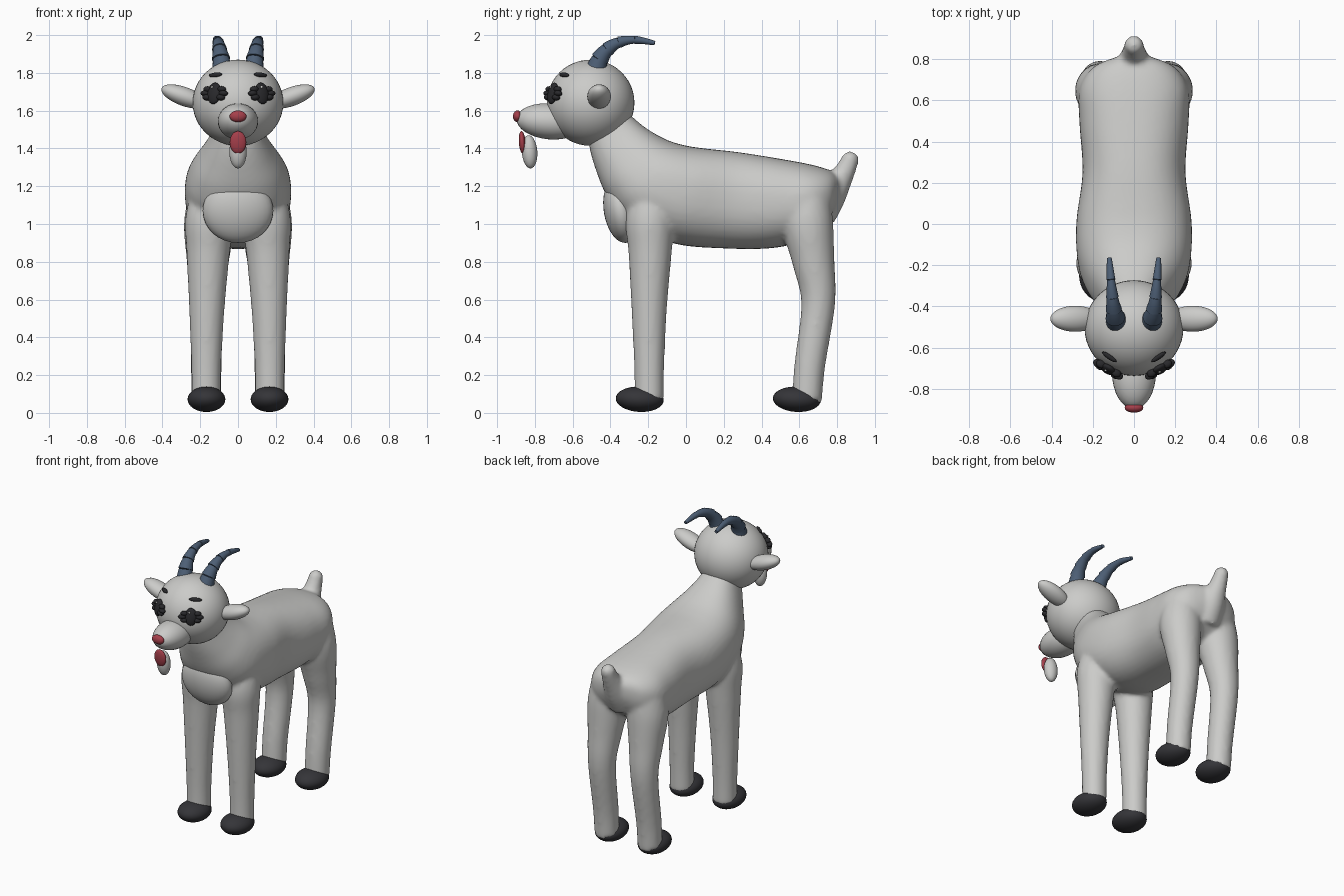
import bpy, bmesh, math
from mathutils import Vector, Matrix, Euler

if "Cube" in bpy.data.objects:
    bpy.data.objects.remove(bpy.data.objects["Cube"])


def material(name, rgb):
    m = bpy.data.materials.new(name)
    m.diffuse_color = (*rgb, 1)
    m.use_nodes = True
    m.node_tree.nodes["Principled BSDF"].inputs["Base Color"].default_value = m.diffuse_color
    return m


WHITE = material("wool white", (0.60, 0.60, 0.585))
DARK = material("hoof charcoal", (0.035, 0.035, 0.04))
BLACK = material("eye black", (0.022, 0.022, 0.025))
HORN = material("horn slate blue", (0.075, 0.115, 0.18))
RED = material("nose red", (0.38, 0.05, 0.07))


def finish(bm, name, mat):
    bmesh.ops.recalc_face_normals(bm, faces=bm.faces)
    for f in bm.faces:
        f.smooth = True
    me = bpy.data.meshes.new(name)
    bm.to_mesh(me)
    bm.free()
    me.materials.append(mat)
    ob = bpy.data.objects.new(name, me)
    bpy.context.collection.objects.link(ob)
    return ob


def ellipsoid(name, mat, loc, radii, rot=(0, 0, 0), seg=32):
    bm = bmesh.new()
    R = rot if isinstance(rot, Matrix) else Euler([math.radians(a) for a in rot]).to_matrix().to_4x4()
    M = Matrix.Translation(loc) @ R @ Matrix.Diagonal((*radii, 1))
    bmesh.ops.create_uvsphere(bm, u_segments=seg, v_segments=seg // 2, radius=1, matrix=M)
    return finish(bm, name, mat)


def spline(rows, n=5):
    """Smooth interpolation through rows of numbers."""
    out = []
    for i in range(len(rows) - 1):
        p0, p1 = rows[max(i - 1, 0)], rows[i]
        p2, p3 = rows[i + 1], rows[min(i + 2, len(rows) - 1)]
        for k in range(n):
            t = k / n
            out.append([0.5 * (2 * b + (c - a) * t + (2 * a - 5 * b + 4 * c - d) * t * t
                               + (3 * b - a - 3 * c + d) * t ** 3)
                        for a, b, c, d in zip(p0, p1, p2, p3)])
    return out + [list(rows[-1])]


def loft(bm, rings):
    loops = [[bm.verts.new(p) for p in r] for r in rings]
    n = len(loops[0])
    for a, b in zip(loops, loops[1:]):
        for i in range(n):
            bm.faces.new((a[i], a[(i + 1) % n], b[(i + 1) % n], b[i]))
    bm.faces.new(loops[0])
    bm.faces.new(loops[-1])


def tube(bm, rows, seg=20):
    """Round tube through rows of x, y, z, radius."""
    rings = []
    for i, r in enumerate(rows):
        d = (Vector(rows[min(i + 1, len(rows) - 1)][:3]) - Vector(rows[max(i - 1, 0)][:3])).normalized()
        u = Vector((1, 0, 0))
        u = (u - d * u.dot(d)).normalized()
        v = d.cross(u)
        rings.append([Vector(r[:3]) + r[3] * (u * math.cos(a) + v * math.sin(a))
                      for a in (2 * math.pi * k / seg for k in range(seg))])
    loft(bm, rings)


# Body with neck: each row is top y, z, bottom y, z, half width
body_rows = [(-.34, 1.62, -.52, 1.50, .11), (-.27, 1.555, -.51, 1.40, .135),
             (-.20, 1.50, -.475, 1.28, .18), (-.10, 1.445, -.42, 1.15, .24),
             (.0, 1.415, -.32, 1.02, .275), (.10, 1.40, -.08, .90, .28),
             (.28, 1.38, .22, .87, .25), (.50, 1.345, .48, .875, .265),
             (.66, 1.315, .65, .93, .265), (.76, 1.285, .76, 1.02, .20),
             (.81, 1.25, .81, 1.12, .09)]
body = bmesh.new()
rings = []
for ty, tz, by, bz, w in spline(body_rows):
    ring = []
    for k in range(40):
        a = 2 * math.pi * k / 40
        c, s = math.cos(a), math.sin(a)
        c = math.copysign(abs(c) ** 0.85, c)
        s = math.copysign(abs(s) ** 0.85, s)
        ring.append((w * c, (ty + by) / 2 + s * (ty - by) / 2, (tz + bz) / 2 + s * (tz - bz) / 2))
    rings.append(ring)
loft(body, rings)

# Legs
front_leg = [(.168, -.195, .06, .078), (.168, -.195, .25, .080), (.165, -.195, .55, .094),
             (.158, -.19, .85, .115), (.150, -.19, 1.02, .130), (.13, -.17, 1.18, .11)]
back_leg = [(.168, .64, .06, .080), (.168, .655, .25, .082), (.165, .70, .58, .090),
            (.16, .675, .80, .112), (.152, .645, 1.0, .135), (.135, .64, 1.17, .12)]
for s in (-1, 1):
    for leg in (front_leg, back_leg):
        tube(body, spline([(s * x, y, z, r) for x, y, z, r in leg]), 24)

# Tail with a rounded tip
tube(body, spline([(0, .70, 1.06, .10), (0, .765, 1.16, .088), (0, .83, 1.26, .060), (0, .868, 1.335, .047)]))
bmesh.ops.create_uvsphere(body, u_segments=20, v_segments=12, radius=.048,
                          matrix=Matrix.Translation((0, .868, 1.338)))

# Fuse body, legs and tail into one soft skin
body_ob = finish(body, "body", WHITE)
mod = body_ob.modifiers.new("fuse", 'REMESH')
mod.mode = 'VOXEL'
mod.voxel_size = 0.014
mod.use_smooth_shade = True
mod = body_ob.modifiers.new("soften", 'SMOOTH')
mod.factor = 0.5
mod.iterations = 8

# Hooves
for s, side in ((-1, "left"), (1, "right")):
    for y, end in ((-.245, "front"), (.587, "back")):
        ellipsoid(f"{end}_hoof_{side}", DARK, (s * .167, y, .072), (.10, .127, .067), (-3, 0, 0))

# Head, muzzle, nose, tongue, beard, chest
HC, HR = Vector((0, -.505, 1.642)), Vector((.24, .232, .228))
ellipsoid("head", WHITE, HC, HR, seg=48)
ellipsoid("muzzle", WHITE, (0, -.72, 1.543), (.107, .178, .095), (-5, 0, 0))
ellipsoid("nose", RED, (0, -.892, 1.57), (.045, .024, .031))
ellipsoid("tongue", RED, (0, -.867, 1.432), (.044, .018, .060), (4, 0, 0))
ellipsoid("beard", WHITE, (0, -.828, 1.382), (.046, .041, .088), (4, 0, 0))
ellipsoid("chest_tuft", WHITE, (0, -.345, 1.07), (.187, .09, .172), (10, 0, 0))


def on_head(x, z, lift):
    """Matrix on the face of the head at x, z with local y pointing inward."""
    dx, dz = x / HR.x, (z - HC.z) / HR.z
    p = Vector((x, HC.y - HR.y * math.sqrt(1 - dx * dx - dz * dz), z))
    n = Vector(((p.x - HC.x) / HR.x ** 2, (p.y - HC.y) / HR.y ** 2, (p.z - HC.z) / HR.z ** 2)).normalized()
    u = Vector((0, 0, 1)).cross(n).normalized()
    R = Matrix((u, -n, n.cross(u))).transposed()
    return Matrix.Translation(p + n * lift) @ R.to_4x4()


for s, side in ((-1, "left"), (1, "right")):
    # Ear
    ellipsoid(f"ear_{side}", WHITE, (s * .285, -.46, 1.675), (.128, .063, .050), (0, -s * 20, 0))

    # Eye: tall centre with rounded lash lobes around it
    M = on_head(s * .122, 1.69, .008)
    bm = bmesh.new()
    lobes = [(0, 0, .040, .058)] + [(a * .056, 0, .026, .015) for a in (-1, 1)]
    lobes += [(a * .043, b * .022, .024, .016) for a in (-1, 1) for b in (-1, 1)]
    for x, z, rx, rz in lobes:
        bmesh.ops.create_uvsphere(bm, u_segments=20, v_segments=12, radius=1,
                                  matrix=M @ Matrix.Translation((x, 0, z)) @ Matrix.Diagonal((rx, .020, rz, 1)))
    finish(bm, f"eye_{side}", BLACK)
    ellipsoid(f"eye_glint_{side}", WHITE, M @ Vector((-.008, -.017, .03)), (.007, .006, .007), seg=12)

    # Eyebrow
    M = on_head(s * .118, 1.787, .004)
    ellipsoid(f"eyebrow_{side}", BLACK, M.to_translation(), (.042, .011, .013),
              M.to_3x3().to_4x4() @ Matrix.Rotation(math.radians(s * 6), 4, 'Y'), 20)

    # Horn: stacked flaring segments along a backward curve
    path = spline([(.082, -.475, 1.82), (.09, -.455, 1.875), (.098, -.415, 1.925),
                   (.105, -.355, 1.962), (.112, -.27, 1.975), (.12, -.165, 1.958)], 4)
    bm = bmesh.new()
    n = len(path) - 1
    for k in range(0, n, 4):
        rows = []
        for i in range(k, k + 5):
            x, y, z = path[i]
            r = .054 - .042 * i / n
            rows.append((s * x, y, z, r * (1.06 - .12 * (i - k) / 4)))
        tube(bm, rows, 20)
    horn = finish(bm, f"horn_{side}", HORN)
    bpy.ops.object.select_all(action='DESELECT')
    horn.select_set(True)
    bpy.context.view_layer.objects.active = horn
    bpy.ops.object.shade_smooth_by_angle(angle=math.radians(40))
